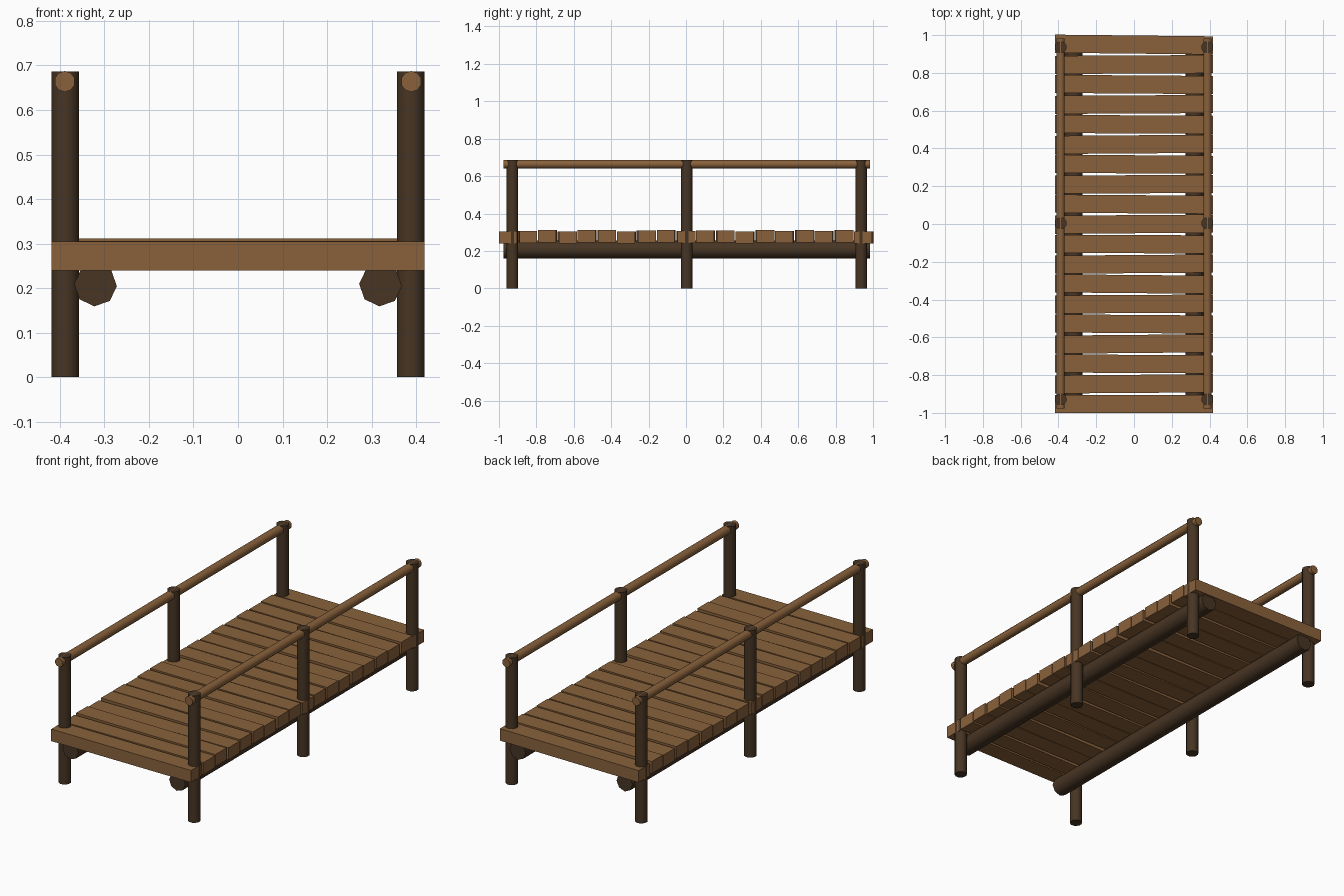
import bpy
import math

if "Cube" in bpy.data.objects:
    bpy.data.objects.remove(bpy.data.objects["Cube"])

# Colours
def material(name, rgb):
    m = bpy.data.materials.new(name)
    m.diffuse_color = (*rgb, 1)
    m.use_nodes = True
    m.node_tree.nodes["Principled BSDF"].inputs["Base Color"].default_value = m.diffuse_color
    return m

PLANK_WOOD = material("light_wood", (0.25, 0.12, 0.044))
DARK_WOOD = material("dark_wood", (0.063, 0.035, 0.017))


def cylinder(name, sides, radius, length, location, mat, along_y=False, turn=0.0, smooth=True):
    rot = (math.pi / 2, turn, 0) if along_y else (0, 0, turn)
    bpy.ops.mesh.primitive_cylinder_add(vertices=sides, radius=radius, depth=length,
                                        location=location, rotation=rot)
    ob = bpy.context.object
    ob.name = name
    ob.data.materials.append(mat)
    if smooth:
        bpy.ops.object.shade_smooth_by_angle(angle=math.radians(50))


def box(name, size, location, tilt, mat):
    bpy.ops.mesh.primitive_cube_add(size=1, location=location, rotation=(0, 0, tilt))
    ob = bpy.context.object
    ob.name = name
    ob.scale = size
    ob.data.materials.append(mat)


# Deck planks, slightly uneven in height and angle
LIFT = [0, 1, 5, 0, 5, 5, 0, 4, 5, 1, 4, 4, 0, 5, 2, 5, 2, 5, 0]
TILT = [0, 4, -3, 5, -4, 3, -5, 4, -2, 4, -4, 3, -4, 4, -3, 3, -4, 3, -6]
COUNT = len(LIFT)
for i in range(COUNT):
    y = -0.952 + i * 1.902 / (COUNT - 1)
    box("deck_plank", (0.837, 0.096, 0.065),
        (0, y, 0.2725 + LIFT[i] * 0.0012), TILT[i] * 0.0018, PLANK_WOOD)

# Support logs, posts and handrails on both sides
for side in (-1, 1):
    cylinder("support_log", 8, 0.048, 1.96, (side * 0.32, 0.003, 0.207), DARK_WOOD,
             along_y=True, turn=math.radians(3))
    cylinder("handrail", 10, 0.0235, 1.96, (side * 0.389, 0.003, 0.664), PLANK_WOOD,
             along_y=True)
    for y in (-0.928, 0.004, 0.936):
        cylinder("post", 12, 0.0318, 0.687, (side * 0.388, y, 0.3435), DARK_WOOD,
                 turn=math.radians(15))
